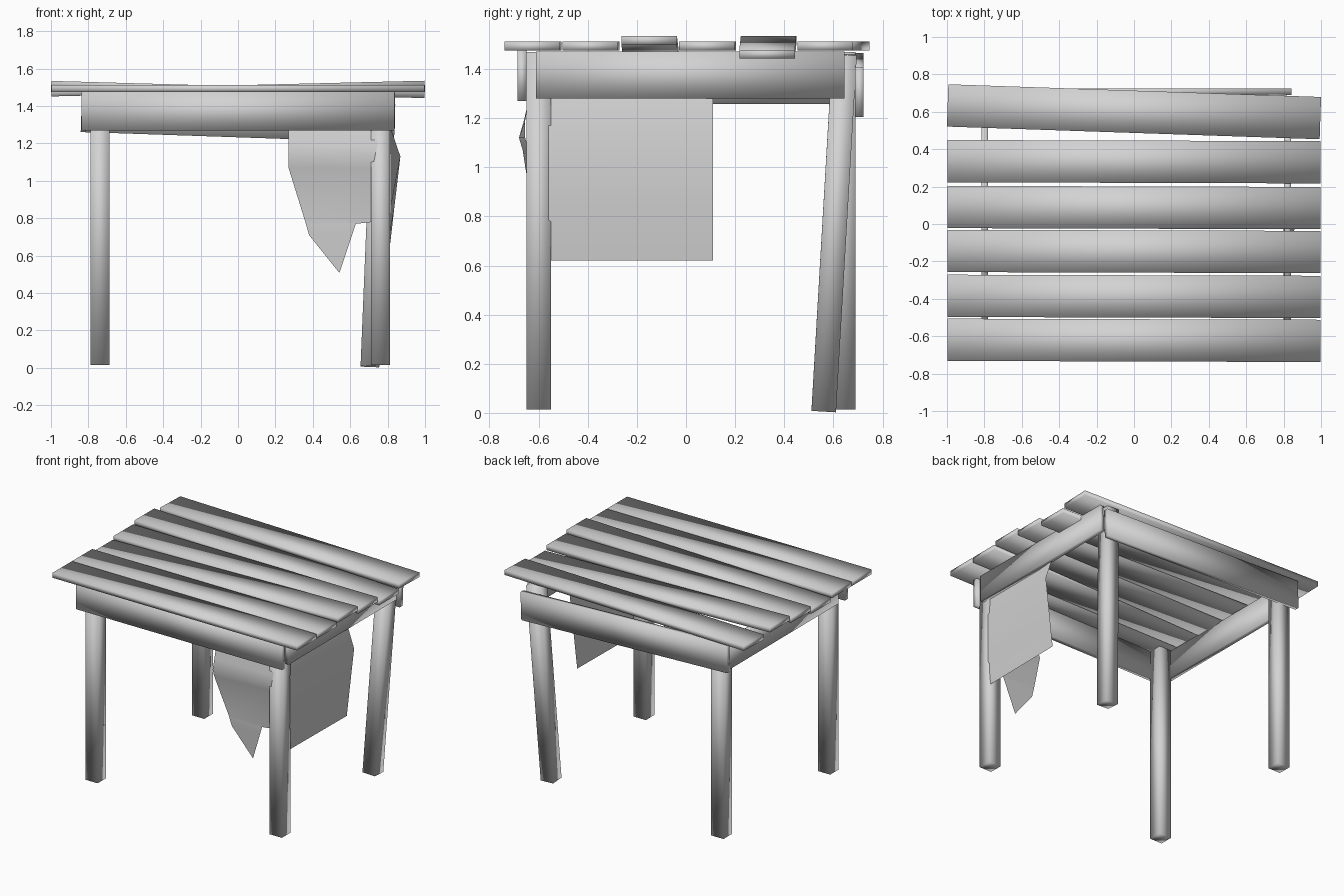
import bpy
import bmesh
from math import atan2

default = bpy.data.objects.get("Cube")
if default:
    bpy.data.objects.remove(default, do_unlink=True)

# Single weathered grey
grey = bpy.data.materials.new("pale_grey")
grey.use_nodes = True
colour = (0.65, 0.65, 0.65, 1)
grey.diffuse_color = colour
grey.node_tree.nodes["Principled BSDF"].inputs["Base Color"].default_value = colour


def finish(name, bm, location=(0, 0, 0), rotation=(0, 0, 0)):
    mesh = bpy.data.meshes.new(name)
    bm.to_mesh(mesh)
    bm.free()
    mesh.materials.append(grey)
    for face in mesh.polygons:
        face.use_smooth = True
    obj = bpy.data.objects.new(name, mesh)
    obj.location = location
    obj.rotation_euler = rotation
    bpy.context.collection.objects.link(obj)
    return obj


def timber(name, size, centre, rotation=(0, 0, 0)):
    bm = bmesh.new()
    bmesh.ops.create_cube(bm, size=1)
    bmesh.ops.scale(bm, vec=size, verts=bm.verts)
    return finish(name, bm, centre, rotation)


def sheet(name, rows):
    """Hanging cloth made of quads between successive pairs of edge points."""
    bm = bmesh.new()
    pairs = [[bm.verts.new(p) for p in row] for row in rows]
    for upper, lower in zip(pairs, pairs[1:]):
        bm.faces.new((lower[0], lower[1], upper[1], upper[0]))
    return finish(name, bm)


# Table top: centre y, centre z, tilt along the length, turn in plan
planks = [
    (-0.622, 1.493, 0, -0.003),
    (-0.387, 1.493, 0, -0.003),
    (-0.147, 1.493, -0.024, -0.003),
    (0.088, 1.493, 0, -0.003),
    (0.333, 1.488, 0.028, -0.003),
    (0.600, 1.493, 0, -0.034),
]
for i, (y, z, tilt, turn) in enumerate(planks):
    timber(f"top_plank_{i + 1}", (1.994, 0.226, 0.036), (0, y, z), (0, tilt, turn))

# Three upright legs and one leaning leg
for name, x, y in (("front_right_leg", -0.738, -0.6),
                   ("front_left_leg", 0.762, -0.6),
                   ("back_right_leg", -0.738, 0.64)):
    timber(name, (0.1, 0.1, 1.455), (x, y, 0.742))
timber("back_left_leg", (0.1, 0.1, 1.455), (0.735, 0.603, 0.733),
       (-atan2(0.085, 1.46), atan2(0.06, 1.46), 0))

# Rails under the top, the back one sagging at one end
timber("front_rail", (1.676, 0.037, 0.205), (0, -0.668, 1.372))
timber("back_rail", (1.676, 0.035, 0.205), (0, 0.706, 1.335), (0, 0.034, 0))
timber("left_rail", (0.035, 1.256, 0.192), (0.822, 0.018, 1.376))
timber("right_rail", (0.035, 1.256, 0.205), (-0.798, 0.018, 1.36))

# Torn cloth at the front: height, left x, right x, left y, right y
front_rows = [
    (1.32, 0.27, 0.75, -0.63, -0.63),
    (1.19, 0.27, 0.745, -0.66, -0.655),
    (1.12, 0.27, 0.73, -0.68, -0.655),
    (1.07, 0.27, 0.72, -0.665, -0.64),
    (0.78, 0.36, 0.72, -0.62, -0.62),
    (0.77, 0.363, 0.63, -0.62, -0.62),
    (0.71, 0.38, 0.61, -0.615, -0.615),
    (0.51, 0.54, 0.543, -0.6, -0.6),
]
sheet("front_cloth", [((a, ya, z), (b, yb, z)) for z, a, b, ya, yb in front_rows])

# Square cloth on the left side: height, front x, back x
side_rows = [(1.33, 0.80, 0.80), (1.13, 0.815, 0.868), (0.85, 0.815, 0.835),
             (0.70, 0.808, 0.818), (0.62, 0.80, 0.808)]
sheet("side_cloth", [((a, -0.56, z), (b, 0.11, z)) for z, a, b in side_rows])
